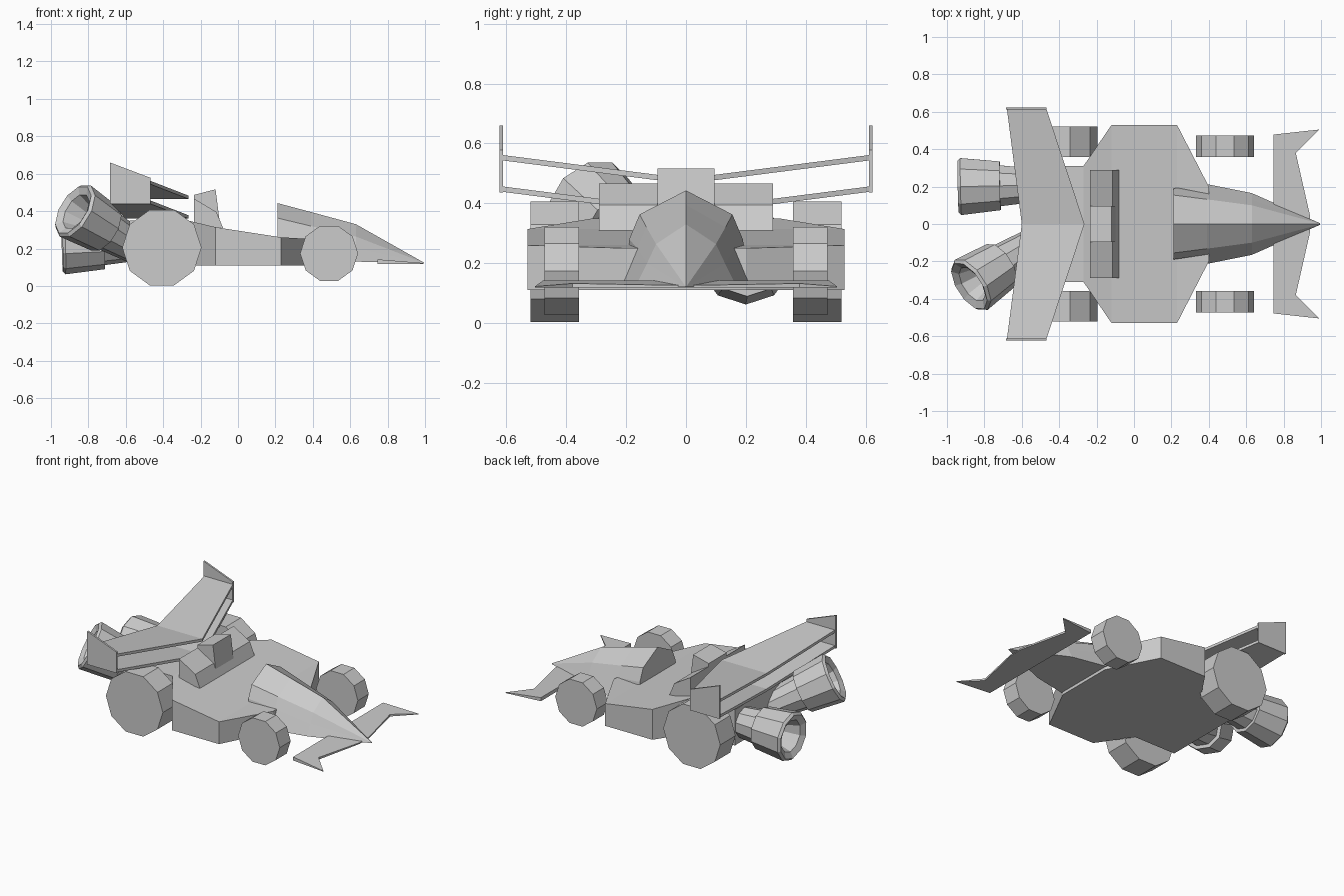
import bpy, bmesh, math
from mathutils import Vector

if "Cube" in bpy.data.objects:
    bpy.data.objects.remove(bpy.data.objects["Cube"])


def finish(name, bm, mirror=False):
    bmesh.ops.remove_doubles(bm, verts=bm.verts, dist=1e-5)
    bmesh.ops.recalc_face_normals(bm, faces=bm.faces)
    me = bpy.data.meshes.new(name)
    bm.to_mesh(me)
    bm.free()
    ob = bpy.data.objects.new(name, me)
    bpy.context.collection.objects.link(ob)
    if mirror:
        mod = ob.modifiers.new("mirror", 'MIRROR')
        mod.use_axis = (False, True, False)
    return ob


def bridge(name, rings, mirror=False):
    """Skin a list of equal-length point rings and cap both ends."""
    bm = bmesh.new()
    vs = [[bm.verts.new(p) for p in r] for r in rings]
    n = len(rings[0])
    for a, b in zip(vs, vs[1:]):
        for i in range(n):
            j = (i + 1) % n
            bm.faces.new((a[i], a[j], b[j], b[i]))
    bm.faces.new(vs[0])
    bm.faces.new(vs[-1])
    return finish(name, bm, mirror)


def loft(name, sections):
    """Sections are (x, half profile in y,z), mirrored across y = 0."""
    rings = []
    for x, half in sections:
        full = half + [(-y, z) for y, z in reversed(half) if (y, z) != half[0] or y > 0]
        rings.append([(x, y, z) for y, z in full])
    return bridge(name, rings)


def plate(name, pts, low, high):
    """Half planform in x,y between two height functions, mirrored."""
    return bridge(name, [[(x, y, f(x, y)) for x, y in pts] for f in (low, high)], True)


def side_slab(name, pts, y0, y1, mirror=True):
    """Side profile in x,z between two y positions."""
    return bridge(name, [[(x, y, z) for x, z in pts] for y in (y0, y1)], mirror)


# Hull
loft("hull", [(x, [(w, top), (w, 0.11)]) for x, w, top in (
    (-0.58, 0.31, 0.35), (-0.27, 0.31, 0.35), (-0.12, 0.53, 0.314),
    (0.23, 0.53, 0.26), (0.40, 0.20, 0.25))])

# Canopy and pointed nose
c = (0, 0.12)
tip = [(0, 0.12), (1e-7, 0.12), (1e-7, 0.12), (1e-7, 0.12)]
loft("nose", [
    (0.21, [(0, 0.443), (0.155, 0.363), (0.19, 0.28), (0.19, 0.12)]),
    (0.39, [(0, 0.395), (0.132, 0.32), (0.163, 0.25), (0.213, 0.13)]),
    (0.63, [(0, 0.33), (0.10, 0.264), (0.13, 0.20), (0.165, 0.13)]),
    (0.995, [(0, 0.124), (0.002, 0.123), (0.003, 0.122), (0.004, 0.12)])])

# Front wing wedge
plate("front_wing",
      [(0.745, 0), (0.745, 0.478), (0.99, 0.505), (0.865, 0.38), (0.94, 0.05), (0.94, 0)],
      lambda x, y: 0.118, lambda x, y: 0.142 - 0.08 * (x - 0.745))

# Rear wing: two raised planes joined by end plates
wing = [(-0.265, 0), (-0.47, 0.62), (-0.68, 0.62), (-0.60, 0)]
for name, z in (("rear_wing_upper", 0.465), ("rear_wing_lower", 0.36)):
    plate(name, wing, lambda x, y: z + 0.128 * y, lambda x, y: z + 0.018 + 0.128 * y)
side_slab("wing_end_plate", [(-0.685, 0.66), (-0.468, 0.578), (-0.468, 0.437), (-0.685, 0.437)],
          0.612, 0.624)


# Ten-sided wheels
def wheel(name, x, z, r, y0, y1):
    ring = [(x + r * math.cos(math.tau * k / 10), z + r * math.sin(math.tau * k / 10))
            for k in range(10)]
    side_slab(name, ring, y0, y1)


wheel("rear_wheel", -0.407, 0.205, 0.212, 0.357, 0.52)
wheel("front_wheel", 0.487, 0.174, 0.155, 0.357, 0.473)

# Intake block behind the cockpit
side_slab("intake_base", [(-0.235, 0.467), (-0.115, 0.395), (-0.08, 0.31), (-0.235, 0.32)],
          -0.29, 0.29, False)
side_slab("intake_scoop", [(-0.235, 0.487), (-0.12, 0.516), (-0.10, 0.36), (-0.235, 0.38)],
          -0.095, 0.095, False)


# Thruster nozzles, one swivelled outward
def thruster(name, end, axis, roll):
    axis = Vector(axis).normalized()
    q = axis.to_track_quat('Z', 'Y')
    prof = [(-0.43, 0.09), (-0.21, 0.115), (-0.21, 0.137), (0, 0.16),
            (0.015, 0.145), (-0.005, 0.105), (-0.14, 0.06)]
    rings = []
    for d, r in prof:
        rings.append([Vector(end) + q @ Vector((r * math.cos(a), r * math.sin(a), d))
                      for a in (math.tau * (k + roll) / 10 for k in range(10))])
    bridge(name, rings)


thruster("left_thruster", (-0.925, 0.20, 0.222), (-1, -0.02, -0.02), 0.5)
thruster("right_thruster", (-0.87, -0.325, 0.40), (-0.75, -0.49, 0.45), 0.0)
